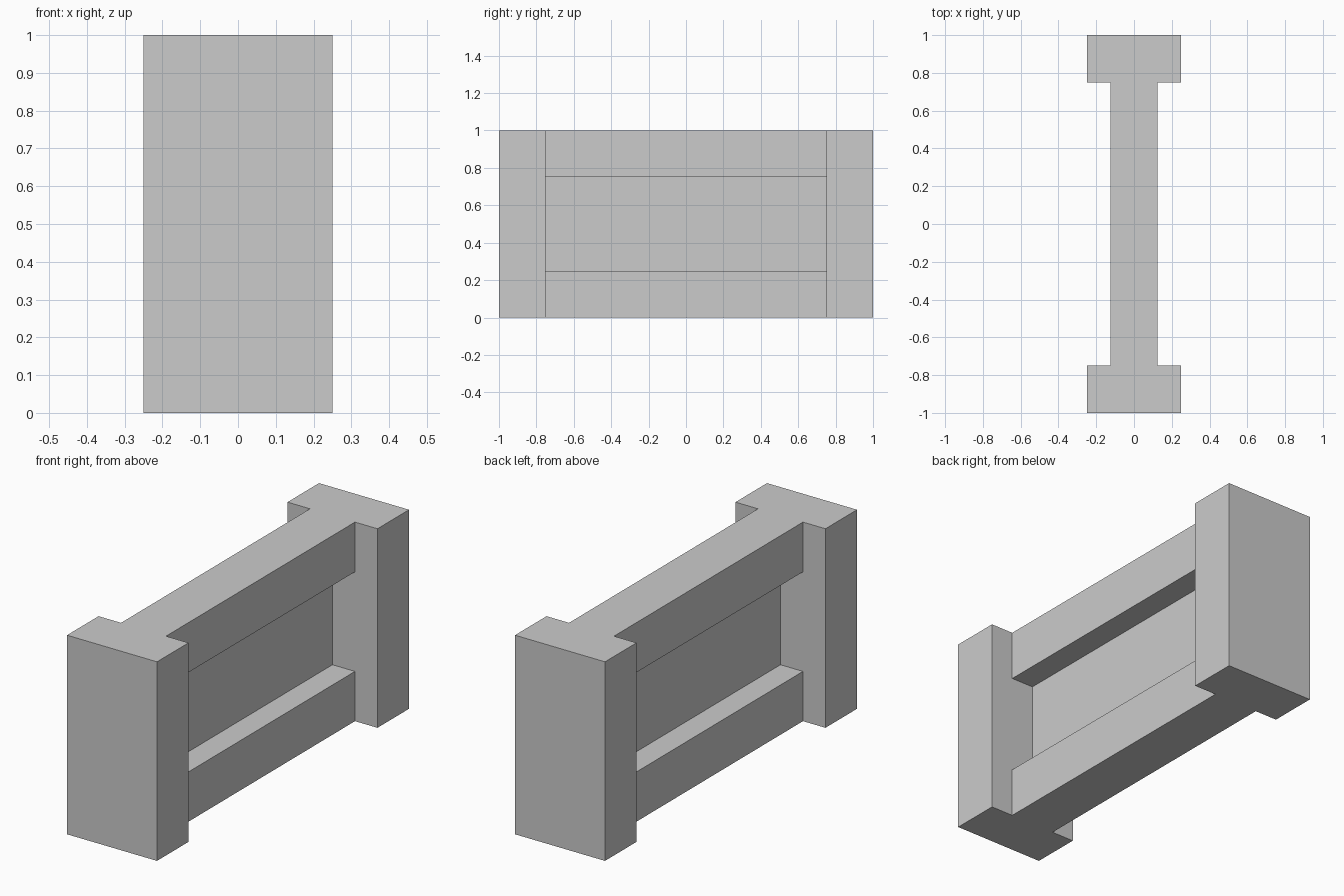
import bpy, bmesh, math
from mathutils import Vector

if "Cube" in bpy.data.objects:
    bpy.data.objects.remove(bpy.data.objects["Cube"])

POST, WEB, INNER, LENGTH = 0.25, 0.125, 0.75, 1.0   # half-sizes in x and y
RAIL, HEIGHT = 0.25, 1.0


def add_object(name, bm):
    mesh = bpy.data.meshes.new(name)
    bm.to_mesh(mesh)
    bm.free()
    obj = bpy.data.objects.new(name, mesh)
    bpy.context.collection.objects.link(obj)
    return obj


# Frame: I-shaped plan (two end posts joined by a web) extruded upward
bm = bmesh.new()
half = [(POST, -LENGTH), (POST, -INNER), (WEB, -INNER),
        (WEB, INNER), (POST, INNER), (POST, LENGTH)]
outline = half + [(-x, y) for x, y in reversed(half)]
base = bm.faces.new([bm.verts.new((x, y, 0)) for x, y in outline])
top = bmesh.ops.extrude_face_region(bm, geom=[base], use_keep_orig=True)
bmesh.ops.translate(bm, vec=(0, 0, HEIGHT),
                    verts=[v for v in top["geom"] if isinstance(v, bmesh.types.BMVert)])

# Window between top and bottom rails: slice the web, then bridge its two sides
for z in (RAIL, HEIGHT - RAIL):
    bmesh.ops.bisect_plane(bm, geom=bm.verts[:] + bm.edges[:] + bm.faces[:],
                           plane_co=(0, 0, z), plane_no=(0, 0, 1))
sides = [f for f in bm.faces
         if (Vector((abs(f.calc_center_median().x), *f.calc_center_median().yz))
             - Vector((WEB, 0, HEIGHT / 2))).length < 1e-4]
rims = [e for f in sides for e in f.edges]
bmesh.ops.delete(bm, geom=sides, context='FACES_ONLY')
bmesh.ops.bridge_loops(bm, edges=rims)
bmesh.ops.dissolve_limit(bm, angle_limit=math.radians(1),
                         verts=bm.verts[:], edges=bm.edges[:])
bmesh.ops.recalc_face_normals(bm, faces=bm.faces[:])
add_object("frame", bm)

# Panel: thin sheet on the centre line filling the window
bm = bmesh.new()
bm.faces.new([bm.verts.new((0, y, z)) for y, z in
              [(-INNER, RAIL), (INNER, RAIL),
               (INNER, HEIGHT - RAIL), (-INNER, HEIGHT - RAIL)]])
add_object("centre_panel", bm)
